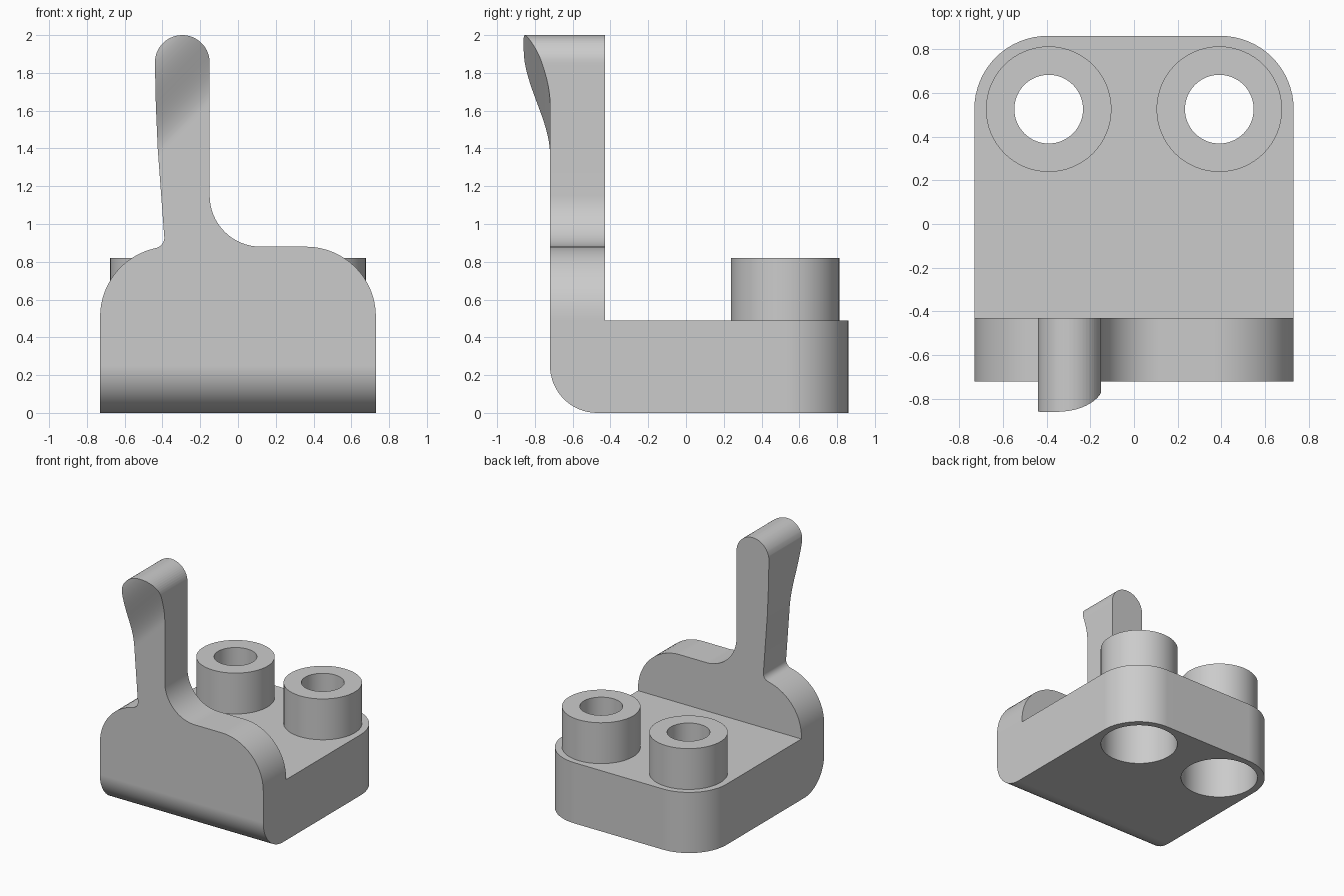
import bpy, bmesh
from math import sin, cos, radians
from mathutils import Vector

if "Cube" in bpy.data.objects:
    bpy.data.objects.remove(bpy.data.objects["Cube"])

grey = bpy.data.materials.new("plain grey")
grey.use_nodes = True
grey.diffuse_color = (0.6, 0.6, 0.6, 1)
grey.node_tree.nodes["Principled BSDF"].inputs["Base Color"].default_value = grey.diffuse_color

FRONT, PLATE_BACK, BACK = -0.72, -0.43, 0.86
HALF, DECK = 0.73, 0.49


def make(name, bm):
    bmesh.ops.recalc_face_normals(bm, faces=bm.faces)
    mesh = bpy.data.meshes.new(name)
    bm.to_mesh(mesh)
    bm.free()
    mesh.materials.append(grey)
    ob = bpy.data.objects.new(name, mesh)
    bpy.context.collection.objects.link(ob)
    return ob


def activate(ob):
    bpy.ops.object.select_all(action='DESELECT')
    ob.select_set(True)
    bpy.context.view_layer.objects.active = ob


def cylinder(name, x, y, r, z0, z1):
    bm = bmesh.new()
    bmesh.ops.create_cone(bm, cap_ends=True, segments=64, radius1=r, radius2=r, depth=z1 - z0)
    bmesh.ops.translate(bm, verts=bm.verts, vec=(x, y, (z0 + z1) / 2))
    return make(name, bm)


def combine(ob, tool, operation):
    activate(ob)
    mod = ob.modifiers.new(operation, 'BOOLEAN')
    mod.operation, mod.object, mod.solver = operation, tool, 'EXACT'
    bpy.ops.object.modifier_apply(modifier=mod.name)
    bpy.data.objects.remove(tool)


def smooth(ob):
    activate(ob)
    bpy.ops.object.shade_smooth_by_angle(angle=radians(30))
    mod = ob.modifiers.new("even normals", 'WEIGHTED_NORMAL')
    mod.keep_sharp = True


def arc(cx, cz, r, a0, a1, n=16):
    angles = [radians(a0 + (a1 - a0) * i / n) for i in range(n + 1)]
    return [(cx + r * cos(a), cz + r * sin(a)) for a in angles]


# Base block: rounded back corners and rounded lower front edge
bm = bmesh.new()
bmesh.ops.create_cube(bm, size=1)
for v in bm.verts:
    v.co = (v.co.x * 2 * HALF, BACK if v.co.y > 0 else FRONT, DECK if v.co.z > 0 else 0)


def edges_where(test):
    return [e for e in bm.edges if all(test(v.co) for v in e.verts)]


corners = [e for s in (-1, 1) for e in edges_where(lambda c: c.x * s > 0 and c.y > 0)]
bmesh.ops.bevel(bm, geom=corners, offset=0.335, segments=16, profile=0.5, affect='EDGES')
lower_front = edges_where(lambda c: c.y < 0 and c.z < 0.01)
bmesh.ops.bevel(bm, geom=lower_front, offset=0.25, segments=16, profile=0.5, affect='EDGES')
base = make("base_block", bm)

# Two bosses with through bores and wide sockets underneath
for x in (-0.39, 0.39):
    combine(base, cylinder("boss", x, 0.525, 0.287, 0.4, 0.82), 'UNION')
    combine(base, cylinder("socket", x, 0.525, 0.285, -0.1, 0.35), 'DIFFERENCE')
    combine(base, cylinder("bore", x, 0.525, 0.157, 0.2, 1.0), 'DIFFERENCE')
smooth(base)

# Upright plate with the lever, as one outline
outline = [(-HALF, DECK), (HALF, DECK)]
outline += arc(0.36, 0.51, 0.37, 0, 90)
outline += arc(0.12, 1.15, 0.27, 270, 180)
outline += arc(-0.295, 1.855, 0.145, 0, 180, 28)
outline += [(-0.435, 1.63), (-0.425, 1.4), (-0.408, 1.17)]
outline += arc(-0.445, 0.927, 0.055, 0, -78.5, 8)
outline += arc(-0.36, 0.51, 0.37, 105, 180)

bm = bmesh.new()
bm.faces.new([bm.verts.new((x, PLATE_BACK, z)) for x, z in outline])

# Diagonal cuts carry the swept finger grip
START, END, STRIPS = 1.79, 2.37, 24
for i in range(-1, STRIPS):
    t = START + (END - START) * i / STRIPS
    bmesh.ops.bisect_plane(bm, geom=bm.verts[:] + bm.edges[:] + bm.faces[:],
                           plane_co=Vector((0, 0, t)), plane_no=Vector((-1, 0, 1)))
extruded = bmesh.ops.extrude_face_region(bm, geom=bm.faces[:], use_keep_orig=True)
for v in extruded["geom"]:
    if isinstance(v, bmesh.types.BMVert):
        u = min(max((v.co.z - v.co.x - START) / (END - START), 0), 1)
        v.co.y = FRONT - 0.14 * u * u * (3 - 2 * u)
smooth(make("lever_plate", bm))
